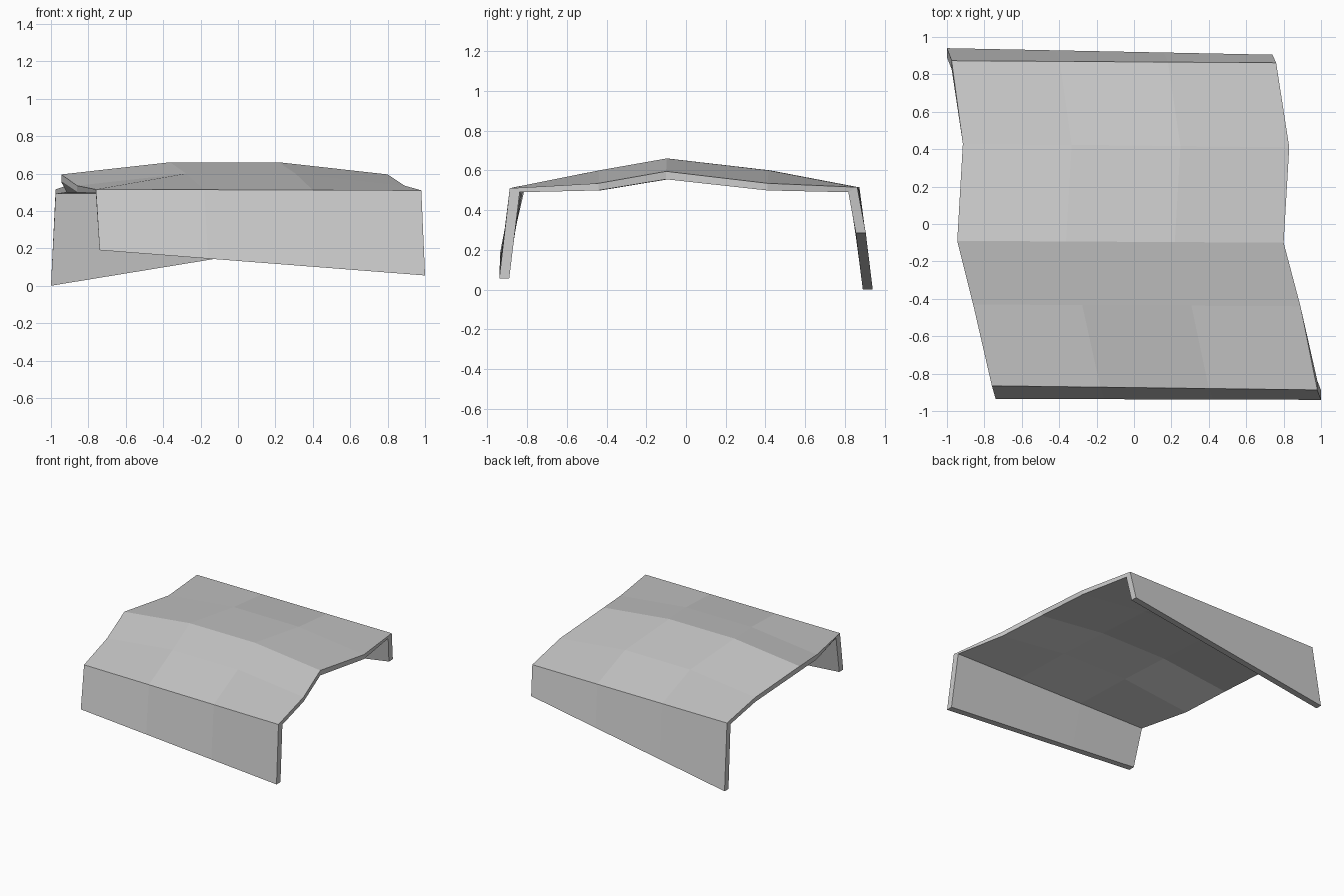
import bpy, bmesh
from mathutils import Vector

cube = bpy.data.objects.get("Cube")
if cube:
    bpy.data.objects.remove(cube, do_unlink=True)

# One plain grey for the whole cloth
grey = bpy.data.materials.new("cloth grey")
grey.use_nodes = True
color = (0.6, 0.6, 0.6, 1)
grey.diffuse_color = color
grey.node_tree.nodes["Principled BSDF"].inputs["Base Color"].default_value = color

# Cross rows from front hem to back hem:
# right end, left end, rise of the middle, inward offset (y, z)
ROWS = [
    ((-0.74, -0.935, 0.19), (1.0, -0.94, 0.055), 0, (0.05, 0)),
    ((-0.76, -0.865, 0.515), (0.98, -0.887, 0.51), 0, (0.05, -0.02)),
    ((-0.86, -0.43, 0.535), (0.89, -0.44, 0.535), 0.065, (0, -0.036)),
    ((-0.945, -0.09, 0.595), (0.8, -0.1, 0.595), 0.065, (0, -0.04)),
    ((-0.915, 0.43, 0.535), (0.83, 0.41, 0.535), 0.065, (0, -0.036)),
    ((-0.975, 0.873, 0.515), (0.76, 0.862, 0.515), 0, (-0.045, -0.025)),
    ((-1.0, 0.94, 0.0), (0.74, 0.905, 0.285), 0, (-0.05, 0)),
]
COLS = 4

bm = bmesh.new()
outer, inner = [], []
for a, b, rise, (dy, dz) in ROWS:
    line = []
    for c in range(COLS):
        p = Vector(a).lerp(Vector(b), c / (COLS - 1))
        if 0 < c < COLS - 1:
            p.z += rise
        line.append(p)
    outer.append([bm.verts.new(p) for p in line])
    inner.append([bm.verts.new(p + Vector((0, dy, dz))) for p in line])

# Outer and inner skins
for r in range(len(ROWS) - 1):
    for c in range(COLS - 1):
        for skin in (outer, inner):
            bm.faces.new((skin[r][c], skin[r][c + 1], skin[r + 1][c + 1], skin[r + 1][c]))

# Rim closing the two open sides and both hems
rim_out = [row[0] for row in outer] + outer[-1][1:] + [row[-1] for row in outer[-2::-1]] + outer[0][-2:0:-1]
rim_in = [row[0] for row in inner] + inner[-1][1:] + [row[-1] for row in inner[-2::-1]] + inner[0][-2:0:-1]
for i in range(len(rim_out)):
    j = (i + 1) % len(rim_out)
    bm.faces.new((rim_out[i], rim_out[j], rim_in[j], rim_in[i]))
bmesh.ops.recalc_face_normals(bm, faces=bm.faces)

mesh = bpy.data.meshes.new("draped_cloth")
bm.to_mesh(mesh)
bm.free()
mesh.materials.append(grey)
bpy.context.collection.objects.link(bpy.data.objects.new("draped_cloth", mesh))
